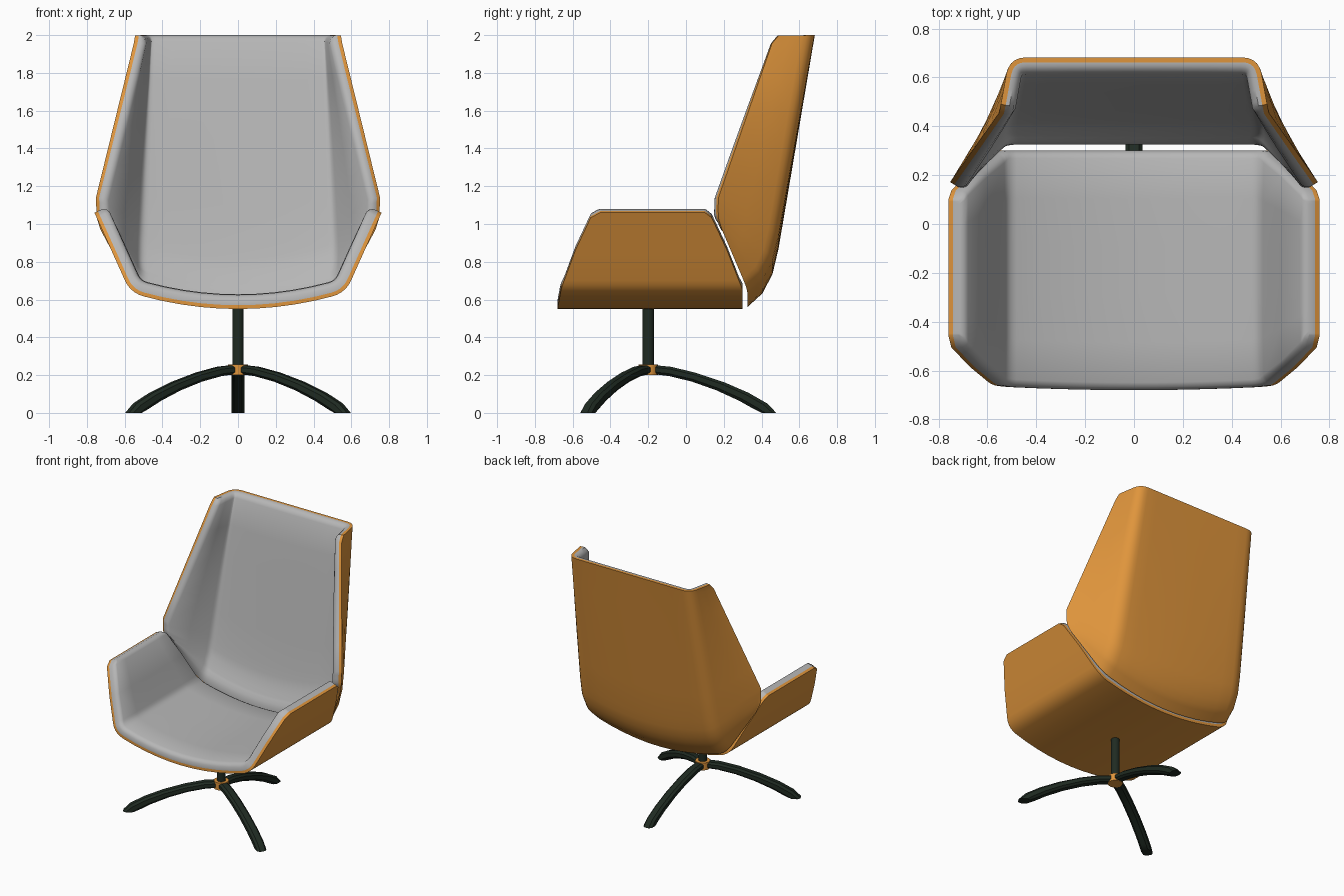
import bpy, bmesh, math
from mathutils import Vector, Matrix

if "Cube" in bpy.data.objects:
    bpy.data.objects.remove(bpy.data.objects["Cube"])


def material(name, rgb):
    m = bpy.data.materials.new(name)
    m.diffuse_color = (*rgb, 1)
    m.use_nodes = True
    m.node_tree.nodes["Principled BSDF"].inputs["Base Color"].default_value = m.diffuse_color
    return m


ORANGE = material("orange shell", (0.74, 0.30, 0.045))
GREY = material("grey upholstery", (0.47, 0.47, 0.47))
DARK = material("dark green metal", (0.014, 0.024, 0.016))


def finish(bm, name, mat, angle=40):
    bmesh.ops.recalc_face_normals(bm, faces=bm.faces)
    me = bpy.data.meshes.new(name)
    bm.to_mesh(me)
    bm.free()
    me.materials.append(mat)
    me.shade_smooth()
    me.set_sharp_from_angle(angle=math.radians(angle))
    ob = bpy.data.objects.new(name, me)
    bpy.context.collection.objects.link(ob)
    return ob


def interp(x, table):
    """Piecewise linear lookup in (x, value) pairs."""
    for (x0, a), (x1, b) in zip(table, table[1:]):
        if x <= x1:
            f = max(0, (x - x0) / (x1 - x0))
            return a + (b - a) * f
    return table[-1][1]


def section(C, E, sag, d):
    """Mirrored cross-section: sagging middle, rounded corner C, straight wing to edge E."""
    def mid(x):
        return Vector((x, C.y, C.z - sag * (1 - (x / C.x) ** 2)))
    wing = (E - C).normalized()
    ax = C.x - d
    A, B = mid(ax), C + wing * d
    half = [mid(ax * f) for f in (0, .2, .4, .6, .8, 1)]
    for t in (.2, .4, .6, .8, 1):
        half.append(A * (1 - t) ** 2 + C * 2 * t * (1 - t) + B * t * t)
    half += [B.lerp(E, .45), E - wing * .03, E - wing * .012, E]
    left = [Vector((-p.x, p.y, p.z)) for p in reversed(half[1:])]
    return left + half


def normals(P, fix):
    """Inward normals of a point grid; fix adjusts them per row."""
    R, C = len(P), len(P[0])
    N = []
    for r in range(R):
        row = []
        for c in range(C):
            du = P[r][min(c + 1, C - 1)] - P[r][max(c - 1, 0)]
            dv = P[min(r + 1, R - 1)][c] - P[max(r - 1, 0)][c]
            row.append(fix(r, du.cross(dv).normalized()).normalized())
        N.append(row)
    return N


def slab(name, mat, P, N, t0, t1, drops=(0, 0, 0)):
    """Closed slab between two offsets; drops round the inner rim."""
    R, C = len(P), len(P[0])
    bm = bmesh.new()

    def inner(r, c):
        i = min(r, c, R - 1 - r, C - 1 - c)
        return t1 - (drops[i] if i < 3 else 0)
    a = [[bm.verts.new(P[r][c] + N[r][c] * t0) for c in range(C)] for r in range(R)]
    b = [[bm.verts.new(P[r][c] + N[r][c] * inner(r, c)) for c in range(C)] for r in range(R)]
    for r in range(R - 1):
        for c in range(C - 1):
            for g in (a, b):
                bm.faces.new((g[r][c], g[r][c + 1], g[r + 1][c + 1], g[r + 1][c]))
    rim = ([(0, c) for c in range(C)] + [(r, C - 1) for r in range(1, R)]
           + [(R - 1, c) for c in range(C - 2, -1, -1)] + [(r, 0) for r in range(R - 2, 0, -1)])
    for (r, c), (s, e) in zip(rim, rim[1:] + rim[:1]):
        bm.faces.new((a[r][c], a[s][e], b[s][e], b[r][c]))
    return finish(bm, name, mat)


ROUND = (.03, .012, .003)

# Seat: one profile swept front to back, its ends trimmed by height
FRONT = [(.55, -.68), (.66, -.66), (.93, -.56), (1.03, -.51), (1.06, -.455)]
BACK = [(.55, .30), (.65, .30), (.93, .19), (1.03, .14), (1.06, .10)]
prof = section(Vector((.57, 0, .637)), Vector((.76, 0, 1.06)), .087, .07)
seat = [[Vector((p.x, interp(p.z, FRONT) * (1 - f) + interp(p.z, BACK) * f, p.z)) for p in prof]
        for f in (0, .013, .032, .2, .4, .6, .8, .968, .987, 1)]
seat_n = normals(seat, lambda r, n: Vector((n.x, 0, n.z)))
slab("seat_shell", ORANGE, seat, seat_n, 0, .02)
slab("seat_cushion", GREY, seat, seat_n, .02, .078, ROUND)

# Backrest: sections from the curled lower edge up to the top
# (corner point, wing edge point, sag)
KEYS = [
    ((.56, .325, .655), (.728, .19, .97), .095),
    ((.56, .405, .725), (.747, .172, 1.03), .092),
    ((.557, .458, .825), (.75, .17, 1.08), .09),
    ((.55, .49, .95), (.752, .172, 1.14), .08),
    ((.512, .676, 1.97), (.552, .455, 1.955), .005),
    ((.51, .682, 2.0), (.545, .49, 1.997), 0),
]
CT = [(i, Vector(k[0])) for i, k in enumerate(KEYS)]
ET = [(i, Vector(k[1])) for i, k in enumerate(KEYS)]
ST = [(i, k[2]) for i, k in enumerate(KEYS)]
T = [0, .12, .3, .65, 1, 1.5, 2, 2.5, 3, 3.2, 3.4, 3.6, 3.8, 4, 4.6, 5]
back = [section(interp(t, CT), interp(t, ET), interp(t, ST), .07) for t in T]


def back_fix(r, n):
    n = n.copy()
    n.y *= min(1, T[r] / 1.5)
    if T[r] >= 4:
        n.z = 0
    return n


back_n = normals(back, back_fix)
slab("backrest_shell", ORANGE, back, back_n, 0, .02)
slab("backrest_cushion", GREY, back, back_n, .02, .066, ROUND)

# Swivel base
HUB_Y = -.2


def cylinder(name, mat, r, z0, z1, sides):
    bm = bmesh.new()
    bmesh.ops.create_cone(bm, cap_ends=True, segments=sides, radius1=r, radius2=r, depth=z1 - z0,
                          matrix=Matrix.Translation((0, HUB_Y, (z0 + z1) / 2)))
    return finish(bm, name, mat)


cylinder("column", DARK, .03, .21, .565, 16)
cylinder("hub", ORANGE, .052, .2, .256, 16)

# Three arched legs: (top radius, top z, bottom radius, bottom z)
LEG = [(.03, .253, .03, .205), (.12, .244, .11, .195), (.25, .213, .23, .166),
       (.4, .163, .36, .12), (.53, .107, .48, .065), (.63, .05, .56, .02), (.678, 0, .6, 0)]


def leg(name, angle):
    bm = bmesh.new()
    rings = []
    for rt, zt, rb, zb in LEG:
        ring = []
        for w, h in ((-.02, 0), (.02, 0), (.035, .25), (.035, .75),
                     (.02, 1), (-.02, 1), (-.035, .75), (-.035, .25)):
            ring.append(bm.verts.new((rb + (rt - rb) * h, w, zb + (zt - zb) * h)))
        rings.append(ring)
    for a, b in zip(rings, rings[1:]):
        for i in range(8):
            j = (i + 1) % 8
            bm.faces.new((a[i], a[j], b[j], b[i]))
    bm.faces.new(rings[0])
    bm.faces.new(rings[-1])
    bm.transform(Matrix.Translation((0, HUB_Y, 0)) @ Matrix.Rotation(math.radians(angle), 4, 'Z'))
    return finish(bm, name, DARK, 30)


for name, angle in (("rear_leg", 90), ("front_left_leg", 210), ("front_right_leg", 330)):
    leg(name, angle)
